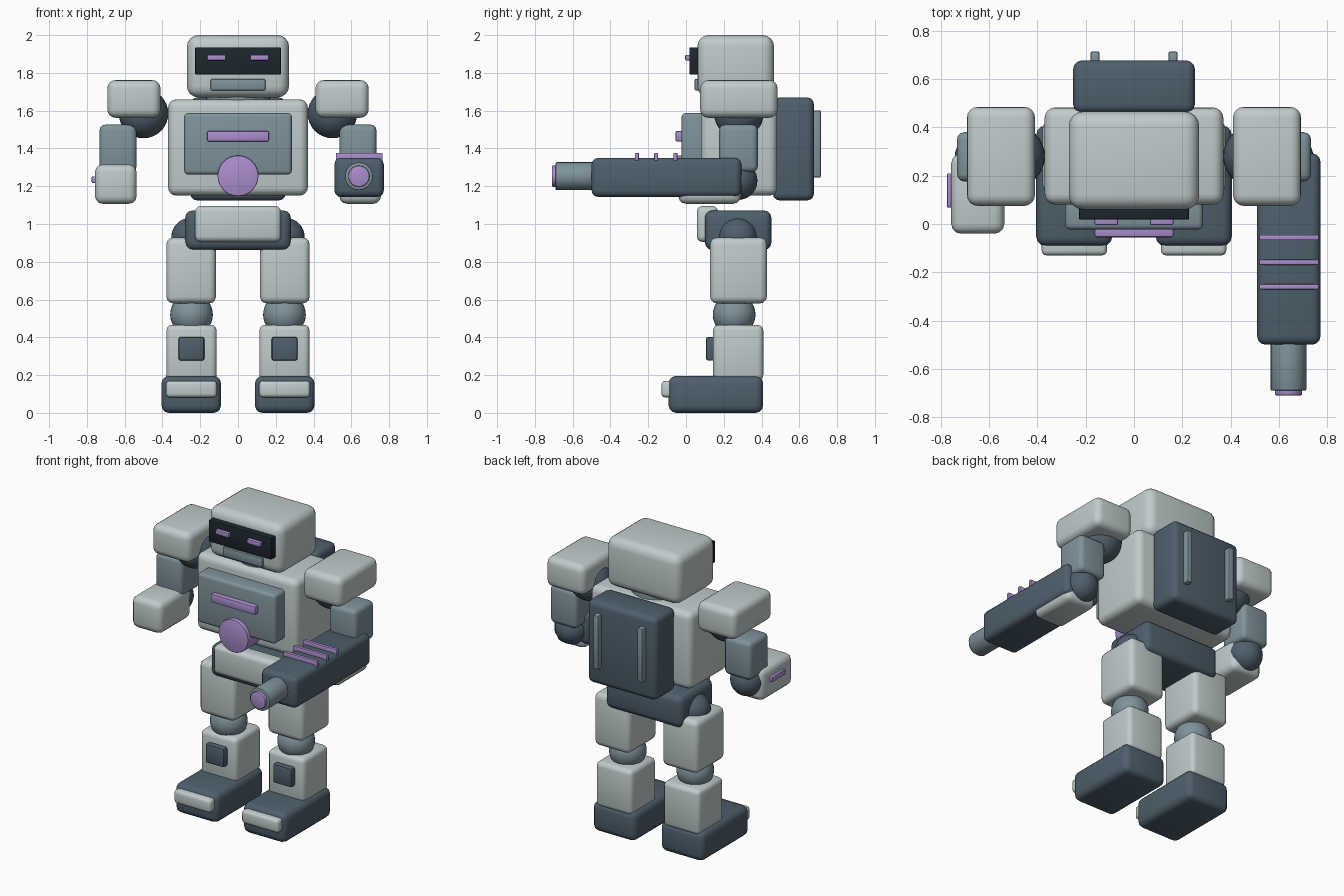
import bpy, bmesh, math
from mathutils import Matrix, Vector

if "Cube" in bpy.data.objects:
    bpy.data.objects.remove(bpy.data.objects["Cube"])


def material(name, rgb):
    m = bpy.data.materials.new(name)
    m.diffuse_color = (*rgb, 1)
    m.use_nodes = True
    m.node_tree.nodes["Principled BSDF"].inputs["Base Color"].default_value = m.diffuse_color
    return m


LIGHT = material("light grey armour", (0.53, 0.60, 0.60))
DARK = material("dark slate", (0.075, 0.115, 0.15))
MID = material("steel blue", (0.21, 0.29, 0.33))
PURPLE = material("violet glow", (0.41, 0.27, 0.62))
BLACK = material("visor black", (0.012, 0.020, 0.027))


def finish(name, bm, mat):
    mesh = bpy.data.meshes.new(name)
    bm.to_mesh(mesh)
    bm.free()
    mesh.materials.append(mat)
    ob = bpy.data.objects.new(name, mesh)
    bpy.context.collection.objects.link(ob)
    bpy.ops.object.select_all(action='DESELECT')
    ob.select_set(True)
    bpy.context.view_layer.objects.active = ob
    bpy.ops.object.shade_smooth_by_angle(angle=math.radians(35))
    return ob


def box(name, x, y, z, mat, bevel=0.03, segments=3):
    """Rounded box from (min, max) ranges."""
    bm = bmesh.new()
    bmesh.ops.create_cube(bm, size=1)
    size = Vector((x[1] - x[0], y[1] - y[0], z[1] - z[0]))
    mid = Vector((sum(x), sum(y), sum(z))) / 2
    bmesh.ops.scale(bm, vec=size, verts=bm.verts)
    bmesh.ops.translate(bm, vec=mid, verts=bm.verts)
    bmesh.ops.bevel(bm, geom=bm.edges[:], offset=min(bevel, min(size) * 0.4),
                    segments=segments, profile=0.5, affect='EDGES')
    return finish(name, bm, mat)


def ball(name, centre, radius, mat):
    bm = bmesh.new()
    bmesh.ops.create_uvsphere(bm, u_segments=32, v_segments=16, radius=radius,
                              matrix=Matrix.Translation(centre))
    return finish(name, bm, mat)


def cylinder(name, centre, radius, depth, mat, axis='Y', bevel=0.006):
    bm = bmesh.new()
    bmesh.ops.create_cone(bm, cap_ends=True, segments=32, radius1=radius,
                          radius2=radius, depth=depth)
    rims = [e for e in bm.edges if abs(e.verts[0].co.z - e.verts[1].co.z) < 1e-5]
    bmesh.ops.bevel(bm, geom=rims, offset=bevel, segments=2, profile=0.5, affect='EDGES')
    turn = Matrix.Rotation(math.pi / 2, 4, 'X') if axis == 'Y' else Matrix.Identity(4)
    bmesh.ops.transform(bm, matrix=Matrix.Translation(centre) @ turn, verts=bm.verts)
    return finish(name, bm, mat)


def span(s, a, b):
    """Range a..b on side s (+1 or -1)."""
    return tuple(sorted((s * a, s * b)))


# Head
box("head", (-0.27, 0.27), (0.06, 0.466), (1.67, 2.0), LIGHT, 0.06, 4)
box("visor", (-0.228, 0.228), (0.018, 0.10), (1.792, 1.935), BLACK, 0.006, 2)
box("mouth", (-0.145, 0.145), (0.045, 0.10), (1.707, 1.768), MID, 0.008, 2)
cylinder("neck", (0, 0.28, 1.66), 0.17, 0.12, MID, 'Z')

# Torso
box("chest", (-0.37, 0.37), (0.08, 0.483), (1.15, 1.66), LIGHT, 0.045, 4)
box("chest_panel", (-0.285, 0.285), (-0.023, 0.12), (1.262, 1.587), MID, 0.02)
box("chest_bar", (-0.163, 0.163), (-0.055, 0.0), (1.437, 1.493), PURPLE, 0.008, 2)
cylinder("chest_core", (0, 0.02, 1.255), 0.108, 0.14, PURPLE)
box("backpack", (-0.252, 0.252), (0.46, 0.677), (1.125, 1.67), DARK, 0.035)

# Pelvis
box("pelvis", (-0.28, 0.28), (0.10, 0.452), (0.862, 1.072), DARK, 0.04)
box("pelvis_plate", (-0.228, 0.228), (0.057, 0.17), (0.905, 1.095), LIGHT, 0.03)

for s, side in ((1, "right"), (-1, "left")):
    # Eye and backpack rail
    box(side + "_eye", span(s, 0.066, 0.163), (-0.004, 0.04), (1.866, 1.896), PURPLE, 0.005, 2)
    box(side + "_rail", span(s, 0.142, 0.181), (0.66, 0.715), (1.245, 1.602), MID, 0.01, 2)

    # Arm
    box(side + "_shoulder_pad", span(s, 0.41, 0.692), (0.075, 0.485), (1.562, 1.762), LIGHT, 0.045, 4)
    ball(side + "_shoulder_joint", (s * 0.5, 0.28, 1.585), 0.131, DARK)
    box(side + "_upper_arm", span(s, 0.537, 0.733), (0.176, 0.38), (1.275, 1.526), MID, 0.03)
    ball(side + "_elbow", (s * 0.64, 0.275, 1.23), 0.103, DARK)
    box(side + "_forearm", span(s, 0.537, 0.757), (-0.04, 0.29), (1.107, 1.315), LIGHT, 0.04)

    # Leg
    ball(side + "_hip", (s * 0.25, 0.275, 0.93), 0.103, DARK)
    box(side + "_thigh", span(s, 0.117, 0.379), (0.128, 0.428), (0.58, 0.928), LIGHT, 0.035)
    ball(side + "_knee", (s * 0.246, 0.255, 0.52), 0.113, MID)
    box(side + "_shin", span(s, 0.113, 0.379), (0.143, 0.409), (0.17, 0.466), LIGHT, 0.03)
    box(side + "_shin_plate", span(s, 0.178, 0.315), (0.106, 0.17), (0.277, 0.402), DARK, 0.012, 2)
    box(side + "_foot", span(s, 0.09, 0.405), (-0.092, 0.408), (0.0, 0.196), DARK, 0.04)
    box(side + "_toe_cap", span(s, 0.112, 0.382), (-0.13, -0.05), (0.082, 0.17), LIGHT, 0.02)

# Stripe on the left forearm
box("forearm_stripe", (-0.775, -0.74), (0.068, 0.21), (1.217, 1.252), PURPLE, 0.006, 2)

# Arm cannon
box("cannon_body", (0.51, 0.772), (-0.5, 0.293), (1.143, 1.35), DARK, 0.035)
cylinder("cannon_barrel", (0.64, -0.56, 1.253), 0.074, 0.26, MID)
cylinder("cannon_muzzle", (0.64, -0.69, 1.253), 0.056, 0.04, PURPLE)
for i in range(3):
    y = -0.056 - 0.102 * i
    box(f"cannon_strip_{i + 1}", (0.518, 0.766), (y - 0.011, y + 0.011),
        (1.335, 1.377), PURPLE, 0.005, 2)
